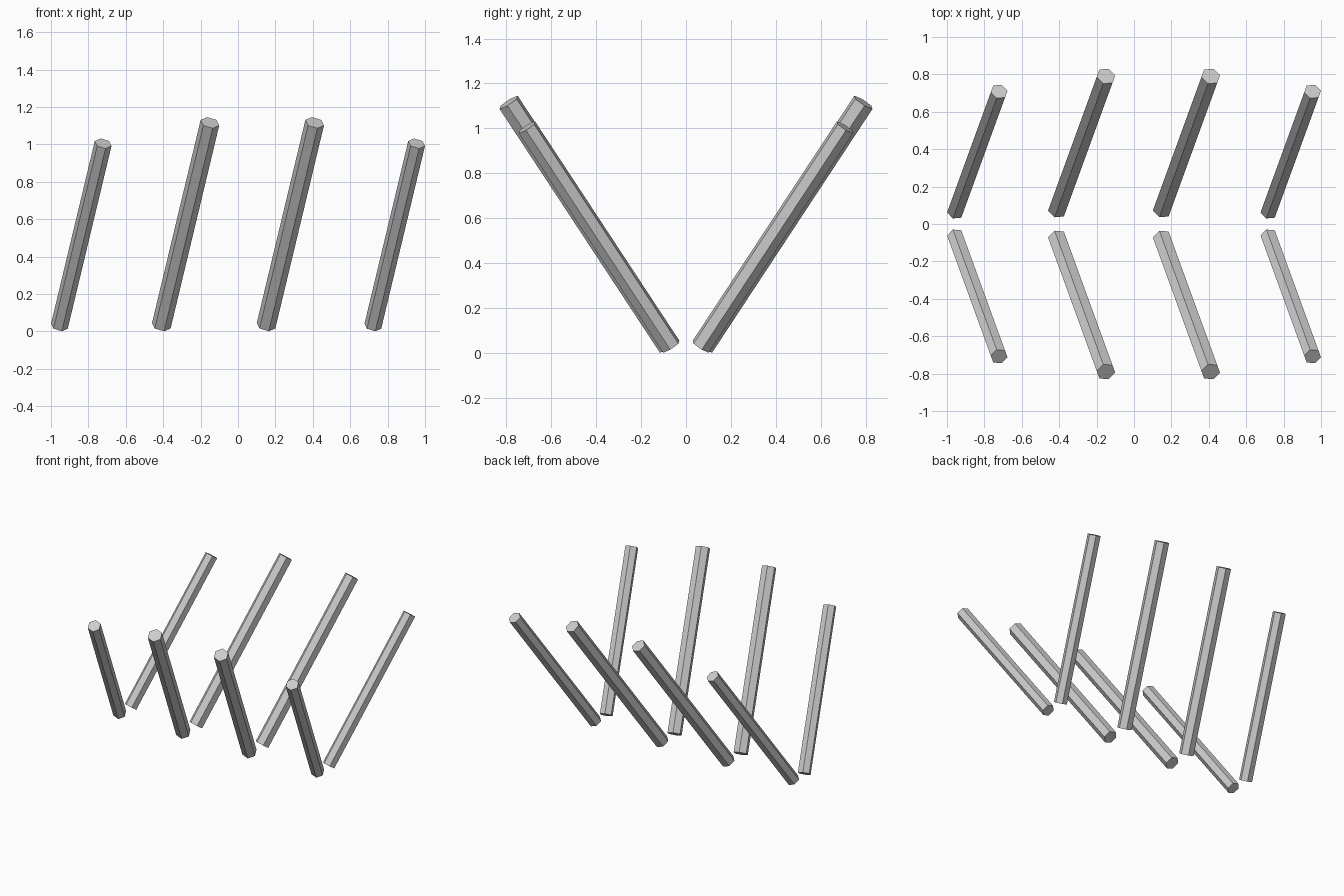
import bpy
from math import radians

if "Cube" in bpy.data.objects:
    bpy.data.objects.remove(bpy.data.objects["Cube"])

LENGTH, RADIUS = 1.325, 0.052
TILT, YAW = radians(35), radians(20)


# One six-sided rod, leaning outward (side = -1 front, 1 back) and towards +x
def rod(name, x, y, z, size, side):
    bpy.ops.mesh.primitive_cylinder_add(
        vertices=6, radius=RADIUS * size, depth=LENGTH * size,
        location=(x, side * y, z), rotation=(-side * TILT, 0, -side * YAW))
    bpy.context.object.name = name


# Two mirrored rows: shorter, thinner rods at the ends, full-size ones between
for side, row in ((-1, "front"), (1, "back")):
    for i, x in enumerate((-0.838, -0.28, 0.28, 0.838)):
        if i in (0, 3):
            rod(f"{row}_outer_rod_{i + 1}", x, 0.387, 0.516, 0.9, side)
        else:
            rod(f"{row}_inner_rod_{i + 1}", x, 0.433, 0.573, 1.0, side)
